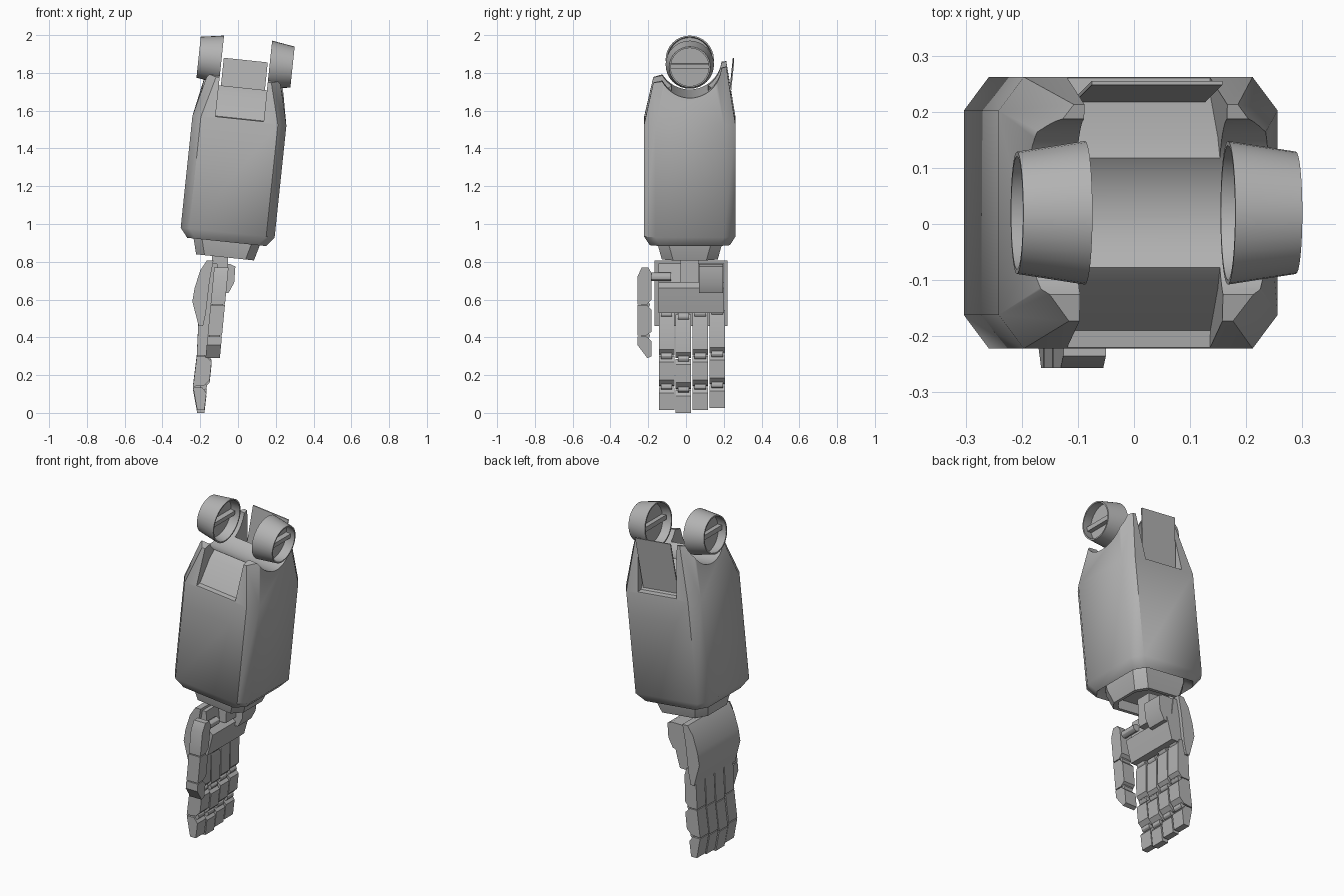
import bpy, bmesh, math
from mathutils import Matrix, Vector

cube = bpy.data.objects.get("Cube")
if cube:
    bpy.data.objects.remove(cube, do_unlink=True)

grey = bpy.data.materials.new("plain grey")
grey.use_nodes = True
GREY = (0.45, 0.45, 0.45, 1)
grey.diffuse_color = GREY
grey.node_tree.nodes["Principled BSDF"].inputs["Base Color"].default_value = GREY

# Forearm frame: leaning sideways, origin at the centre of its lower end
YC = 0.02
ARM = Matrix.Translation((-0.06, 0, 0.905)) @ Matrix.Rotation(math.radians(6), 4, 'Y')
WORLD = Matrix.Identity(4)


def loft(name, sections, frame=WORLD, ring=False, angle=30):
    """Skin equal-length sections; cap the ends, or close into a ring."""
    bm = bmesh.new()
    rows = [[bm.verts.new(frame @ Vector(p)) for p in s] for s in sections]
    pairs = list(zip(rows, rows[1:])) + ([(rows[-1], rows[0])] if ring else [])
    n = len(rows[0])
    for a, b in pairs:
        for i in range(n):
            j = (i + 1) % n
            bm.faces.new((a[i], a[j], b[j], b[i]))
    if not ring:
        bm.faces.new(rows[0])
        bm.faces.new(rows[-1])
    bmesh.ops.recalc_face_normals(bm, faces=bm.faces)
    me = bpy.data.meshes.new(name)
    bm.to_mesh(me)
    bm.free()
    me.materials.append(grey)
    ob = bpy.data.objects.new(name, me)
    bpy.context.collection.objects.link(ob)
    smooth(ob, angle)
    return ob


def smooth(ob, angle):
    bpy.ops.object.select_all(action='DESELECT')
    ob.select_set(True)
    bpy.context.view_layer.objects.active = ob
    bpy.ops.object.shade_smooth_by_angle(angle=math.radians(angle))


def prism_y(name, xz, y0, y1, frame=WORLD):
    return loft(name, [[(x, y, z) for x, z in xz] for y in (y0, y1)], frame)


def prism_x(name, yz, x0, x1, frame=WORLD, lean=0):
    return loft(name, [[(x + lean * z, y, z) for y, z in yz] for x in (x0, x1)], frame)


def circle_x(x, r, y, z, n=32):
    return [(x, y + r * math.cos(math.tau * i / n), z + r * math.sin(math.tau * i / n))
            for i in range(n)]


def pin_y(name, x, z, r, y0, y1):
    pts = [(x + r * math.cos(math.tau * i / 12), z + r * math.sin(math.tau * i / 12))
           for i in range(12)]
    return prism_y(name, pts, y0, y1)


def octagon(hx, hy, w, slope=0):
    """Rectangle with cut corners, optionally rising towards the back."""
    cx, cy = 0.045, 0.06
    q = [(hx, hy - cy), (hx - cx, hy), (cx - hx, hy), (-hx, hy - cy),
         (-hx, cy - hy), (cx - hx, -hy), (hx - cx, -hy), (hx, cy - hy)]
    return [(x, y + YC, w + slope * y) for x, y in q]


def cut(ob, cutter):
    cutter.hide_render = True
    mod = ob.modifiers.new("cut", 'BOOLEAN')
    mod.operation, mod.solver, mod.object = 'DIFFERENCE', 'EXACT', cutter
    bpy.context.view_layer.objects.active = ob
    bpy.ops.object.modifier_apply(modifier=mod.name)
    bpy.data.objects.remove(cutter, do_unlink=True)


# Forearm shell, with an elbow trough and a notch front and back
shell = loft("forearm_shell", [
    octagon(0.188, 0.185, 0.03), octagon(0.21, 0.212, 0), octagon(0.25, 0.242, 0.05),
    octagon(0.25, 0.242, 0.645), octagon(0.192, 0.193, 0.905, 0.22)], ARM, angle=45)
ELBOW = 0.957
cut(shell, loft("trough_cutter", [circle_x(x, 0.168, YC, ELBOW, 48) for x in (-0.4, 0.4)], ARM))
notch = [(-0.3, 0.645), (-0.19, 0.657), (-0.115, 0.785), (-0.075, 0.823),
         (-0.075, 1.1), (-0.3, 1.1)]
cut(shell, prism_x("front_cutter", notch, -0.128, 0.128, ARM))
cut(shell, prism_x("back_cutter", [(2 * YC - y, w) for y, w in notch], -0.128, 0.128, ARM))
smooth(shell, 45)

# Upright flap in the back notch
prism_x("back_flap", [(0.215, 0.655), (0.222, 0.655), (0.255, 0.968), (0.248, 0.968)],
        -0.117, 0.117, ARM)

# Hollow wrist collar
loft("wrist_collar", [octagon(0.178, 0.172, 0.04), octagon(0.176, 0.17, 0),
                      octagon(0.154, 0.148, -0.082), octagon(0.134, 0.128, -0.082),
                      octagon(0.14, 0.134, -0.02)], ARM)

# Elbow rings, each with a disc and a cross bar
for side, s in (("left", 1), ("right", -1)):
    loft(side + "_elbow_ring", [circle_x(s * u, r, YC, ELBOW) for u, r in
         ((0.128, 0.128), (0.25, 0.109), (0.25, 0.101), (0.128, 0.12))], ARM, ring=True)
    loft(side + "_elbow_disc", [circle_x(s * u, 0.112, YC, ELBOW) for u in (0.18, 0.19)], ARM)
    bar = [(YC + a, ELBOW + b) for a, b in
           ((-0.106, -0.013), (0.106, -0.013), (0.106, 0.013), (-0.106, 0.013))]
    prism_x(side + "_elbow_bar", bar, s * 0.15, s * 0.22, ARM)

# Hand: wrist link, palm, heel pad and back plate
prism_y("wrist_link", [(-0.14, 0.87), (-0.05, 0.86), (-0.06, 0.69), (-0.13, 0.69)], -0.03, 0.065)
prism_y("palm", [(-0.2, 0.53), (-0.1, 0.53), (-0.08, 0.6), (-0.065, 0.66), (-0.1, 0.69),
                 (-0.11, 0.79), (-0.17, 0.79)], -0.145, 0.2)
prism_y("heel_pad", [(-0.12, 0.63), (-0.05, 0.635), (-0.02, 0.69), (-0.014, 0.775),
                     (-0.04, 0.787), (-0.12, 0.787)], 0.07, 0.195)
prism_y("hand_back_plate", [(-0.13, 0.807), (-0.165, 0.807), (-0.2, 0.755), (-0.23, 0.66),
                            (-0.242, 0.59), (-0.208, 0.46), (-0.185, 0.46), (-0.17, 0.53),
                            (-0.15, 0.7)], -0.167, 0.22)

# Four fingers of three segments with exposed pins
segments = {
    "base": [(-0.207, 0.52), (-0.148, 0.52), (-0.136, 0.48), (-0.137, 0.32),
             (-0.165, 0.29), (-0.218, 0.29)],
    "middle": [(-0.218, 0.285), (-0.17, 0.285), (-0.14, 0.255), (-0.15, 0.16),
               (-0.18, 0.13), (-0.238, 0.125)],
    "tip": [(-0.238, 0.12), (-0.19, 0.12), (-0.167, 0.09), (-0.178, 0), (-0.216, 0)],
}
for f, lift in enumerate((0.015, 0, 0.015, 0.025)):
    y = -0.103 + 0.0895 * f
    for part, outline in segments.items():
        prism_y(f"finger_{f + 1}_{part}", [(px, pz + lift) for px, pz in outline],
                y - 0.041, y + 0.041)
    for k, (px, pz) in enumerate(((-0.15, 0.51), (-0.163, 0.287), (-0.183, 0.125))):
        pin_y(f"finger_{f + 1}_pin_{k + 1}", px, pz + lift, 0.018, y - 0.03, y + 0.03)

# Thumb, leaning with the hand
LEAN = 0.096
thumb = {
    "base": [(-0.235, 0.77), (-0.2, 0.77), (-0.182, 0.74), (-0.182, 0.6),
             (-0.205, 0.575), (-0.257, 0.575), (-0.257, 0.72)],
    "middle": [(-0.257, 0.57), (-0.205, 0.57), (-0.182, 0.545), (-0.182, 0.43),
               (-0.21, 0.41), (-0.257, 0.41)],
    "tip": [(-0.257, 0.405), (-0.21, 0.405), (-0.182, 0.38), (-0.182, 0.3),
            (-0.205, 0.29), (-0.257, 0.36)],
}
for part, outline in thumb.items():
    prism_x("thumb_" + part, outline, -0.2, -0.124, lean=LEAN)
for k, z in enumerate((0.572, 0.408)):
    prism_x(f"thumb_pin_{k + 1}", [(-0.235, z - 0.02), (-0.2, z - 0.02), (-0.19, z),
                                   (-0.2, z + 0.02), (-0.235, z + 0.02)],
            -0.19, -0.134, lean=LEAN)
pin_y("thumb_axle", -0.085, 0.72, 0.022, -0.2, -0.08)
